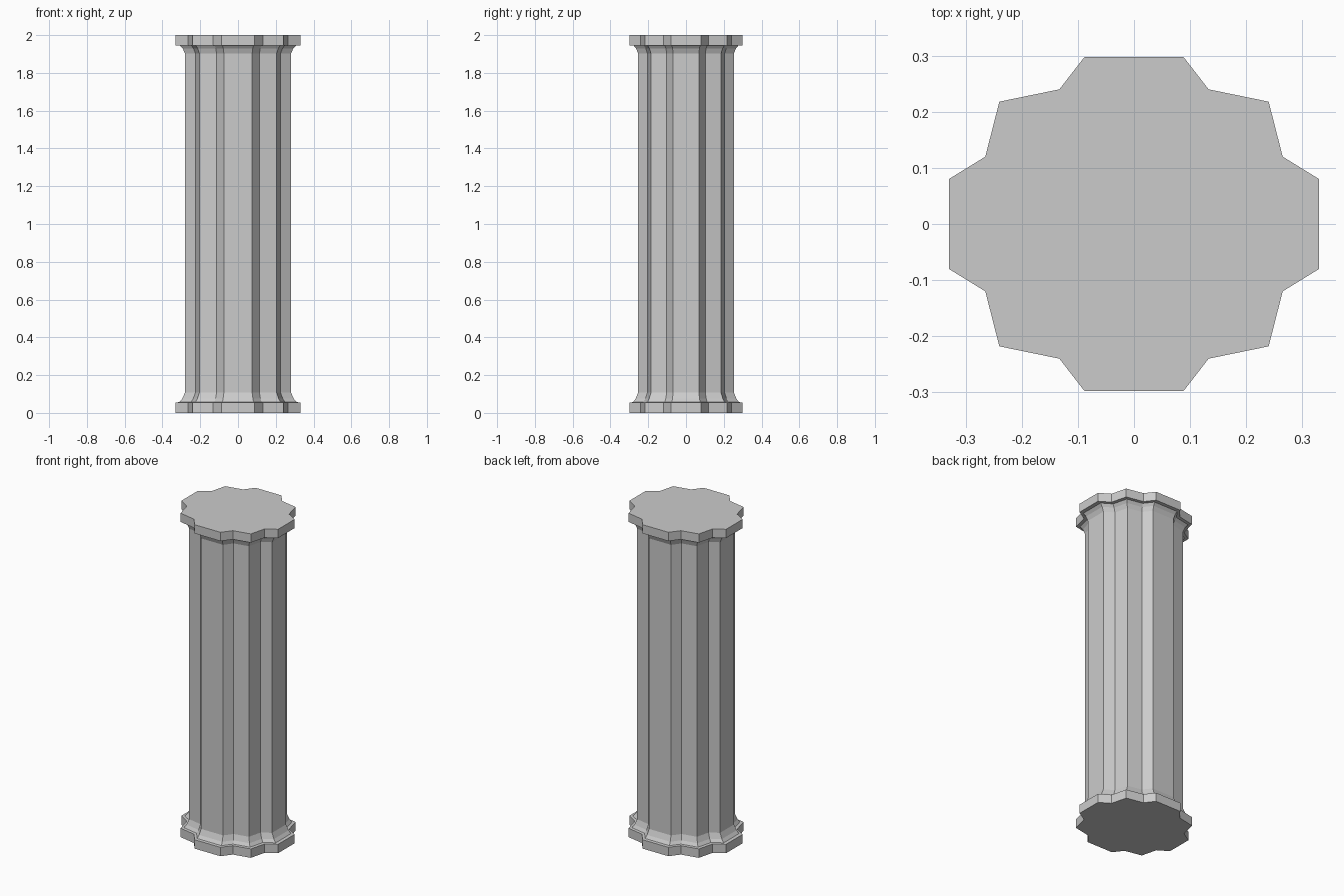
import bpy, bmesh

if "Cube" in bpy.data.objects:
    bpy.data.objects.remove(bpy.data.objects["Cube"])

# Cross-section of one quadrant, mirrored into a 20-sided outline
quad = [(0.33, 0.08), (0.265, 0.12), (0.24, 0.218), (0.133, 0.24), (0.088, 0.298)]
half = quad + [(-x, y) for x, y in reversed(quad)]
outline = half + [(-x, -y) for x, y in half]

# Vertical profile: (height, scale of the outline)
levels = [
    (0.0, 1.0), (0.055, 1.0),                       # base slab
    (0.057, 0.94), (0.075, 0.895), (0.108, 0.85),   # lower flare
    (1.902, 0.85), (1.928, 0.885), (1.945, 0.93),   # upper flare
    (1.946, 1.0), (2.0, 1.0),                       # top slab
]

# Loft the outline through the levels and cap the ends
bm = bmesh.new()
rings = [[bm.verts.new((x * s, y * s, z)) for x, y in outline] for z, s in levels]
n = len(outline)
for low, high in zip(rings, rings[1:]):
    for i in range(n):
        j = (i + 1) % n
        bm.faces.new((low[i], low[j], high[j], high[i]))
bm.faces.new(list(reversed(rings[0])))
bm.faces.new(rings[-1])
bmesh.ops.recalc_face_normals(bm, faces=bm.faces)

mesh = bpy.data.meshes.new("column")
bm.to_mesh(mesh)
bm.free()
bpy.context.collection.objects.link(bpy.data.objects.new("column", mesh))
